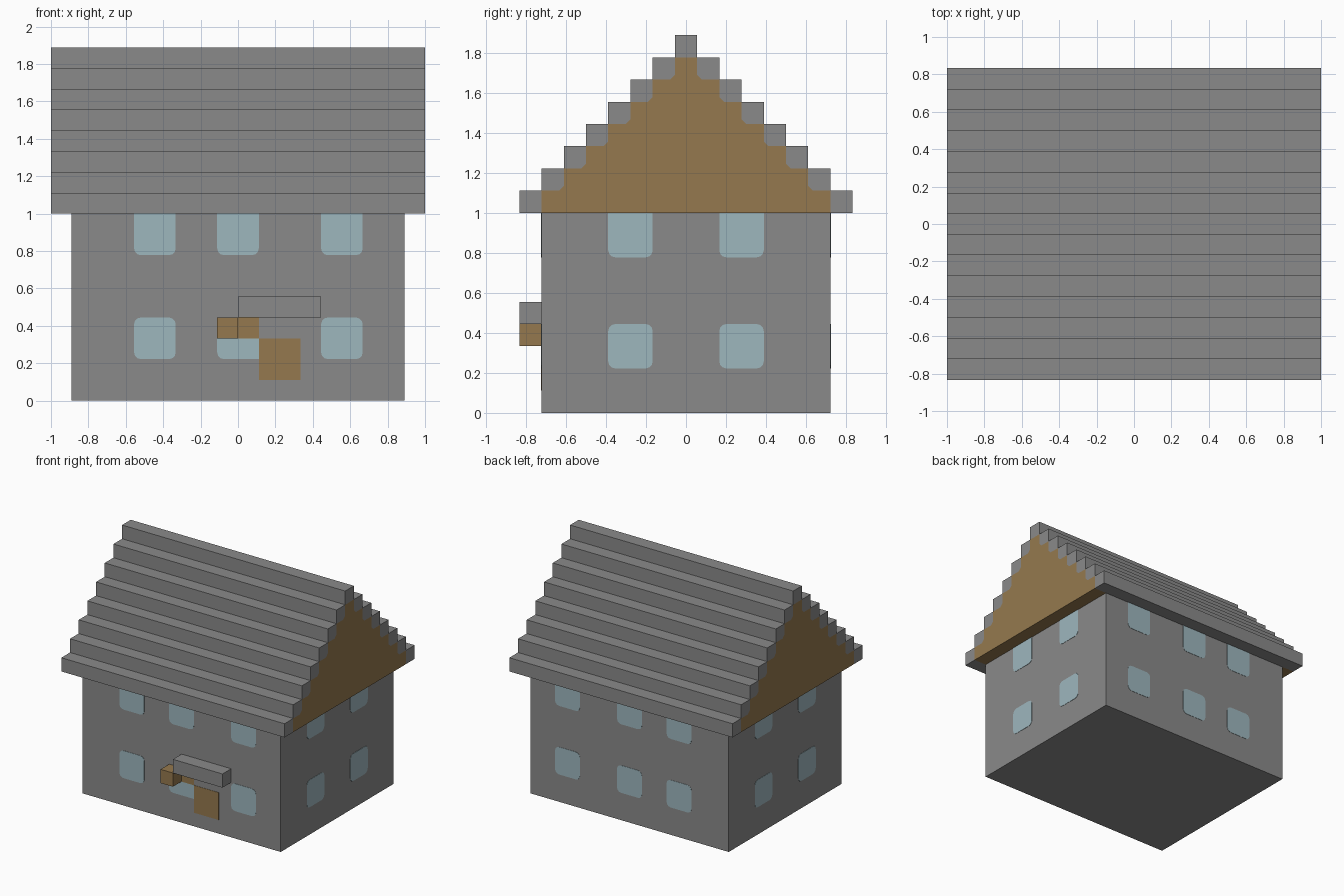
import bpy, bmesh, math
from mathutils import Vector

old = bpy.data.objects.get("Cube")
if old:
    bpy.data.objects.remove(old, do_unlink=True)

U = 1 / 9        # block size; all dimensions below are in blocks
PLATE = 0.02     # thickness of flush painted plates, in blocks


def material(name, rgb):
    linear = [((c / 255 + 0.055) / 1.055) ** 2.4 for c in rgb] + [1]
    mat = bpy.data.materials.new(name)
    mat.use_nodes = True
    mat.diffuse_color = linear
    mat.node_tree.nodes["Principled BSDF"].inputs["Base Color"].default_value = linear
    return mat


STONE = material("grey_stone", (138, 138, 138))
TIMBER = material("brown_timber", (149, 121, 78))
GLASS = material("pale_blue_glass", (158, 183, 190))


def prism(name, mat, outline, origin, across, up, depth):
    """Extrude a 2D outline, laid out along two axes, by a depth vector."""
    across, up, depth = Vector(across), Vector(up), Vector(depth)
    bm = bmesh.new()
    face = bm.faces.new([bm.verts.new((Vector(origin) + across * a + up * b) * U)
                         for a, b in outline])
    grown = bmesh.ops.extrude_face_region(bm, geom=[face])["geom"]
    verts = [v for v in grown if isinstance(v, bmesh.types.BMVert)]
    bmesh.ops.translate(bm, verts=verts, vec=depth * U)
    bmesh.ops.recalc_face_normals(bm, faces=bm.faces)
    mesh = bpy.data.meshes.new(name)
    bm.to_mesh(mesh)
    bm.free()
    mesh.materials.append(mat)
    obj = bpy.data.objects.new(name, mesh)
    bpy.context.collection.objects.link(obj)
    return obj


def box(name, mat, x0, x1, y0, y1, z0, z1):
    return prism(name, mat, [(x0, z0), (x1, z0), (x1, z1), (x0, z1)],
                 (0, y0, 0), (1, 0, 0), (0, 0, 1), (0, y1 - y0, 0))


def rounded(a0, a1, b0, b1, corners, radius=0.32):
    """Rectangle outline; corners lists which of the four are rounded."""
    points = []
    places = [(a0, b0, 1, 1), (a1, b0, -1, 1), (a1, b1, -1, -1), (a0, b1, 1, -1)]
    for i, (a, b, sa, sb) in enumerate(places):
        if i not in corners:
            points.append((a, b))
            continue
        for step in range(4):
            t = math.radians(180 + 90 * i + 30 * step)
            points.append((a + radius * (sa + math.cos(t)),
                           b + radius * (sb + math.sin(t))))
    return points


# Walls
box("walls", STONE, -8, 8, -6.5, 6.5, 0, 9)


# Stepped roof shell with a timber infill that shows on both gables
def stairs(half, layers, fillet=0):
    right = []
    for k in range(layers):
        w, z = half - k, 9 + k
        if k and fillet:
            right += [(w + fillet, z), (w, z + fillet)]
        else:
            right.append((w, z))
        right.append((w, z + 1))
    return right + [(-y, z) for y, z in reversed(right)]


outer, inner = stairs(7.5, 8), stairs(6.5, 7, 0.22)
for name, mat, outline in (("roof", STONE, outer + inner[::-1]),
                           ("gable_infill", TIMBER, inner)):
    prism(name, mat, outline, (-9, 0, 0), (0, 1, 0), (0, 0, 1), (18, 0, 0))

# Windows: upper ones run up to the eaves, lower ones are rounded all round
ROWS = (("upper", 7, 9, (0, 1)), ("lower", 2, 4, (0, 1, 2, 3)))
for row, z0, z1, corners in ROWS:
    for side, sign in (("front", -1), ("back", 1)):
        for place, x in (("right", -4), ("middle", 0), ("left", 5)):
            outline = rounded(x - 1, x + 1, z0, z1, corners)
            if (row, side, place) == ("lower", "front", "middle"):
                outline = rounded(x - 1, x + 1, z0, 3, (0,))
            prism(f"{side}_{row}_{place}_window", GLASS, outline, (0, sign * 6.5, 0),
                  (1, 0, 0), (0, 0, 1), (0, sign * PLATE, 0))
    for side, sign in (("left", 1), ("right", -1)):
        for place, y in (("front", -2.5), ("rear", 2.5)):
            prism(f"{side}_{row}_{place}_window", GLASS,
                  rounded(y - 1, y + 1, z0, z1, corners), (sign * 8, 0, 0),
                  (0, 1, 0), (0, 0, 1), (sign * PLATE, 0, 0))

# Door, lintel panel, porch canopy and bracket
box("door", TIMBER, 1, 3, -6.5 - PLATE, -6.5, 1, 3)
box("lintel_panel", TIMBER, 0, 1, -6.5 - PLATE, -6.5, 3, 4)
box("porch_bracket", TIMBER, -1, 0, -7.5, -6.5, 3, 4)
box("porch_canopy", STONE, 0, 4, -7.5, -6.5, 4, 5)
